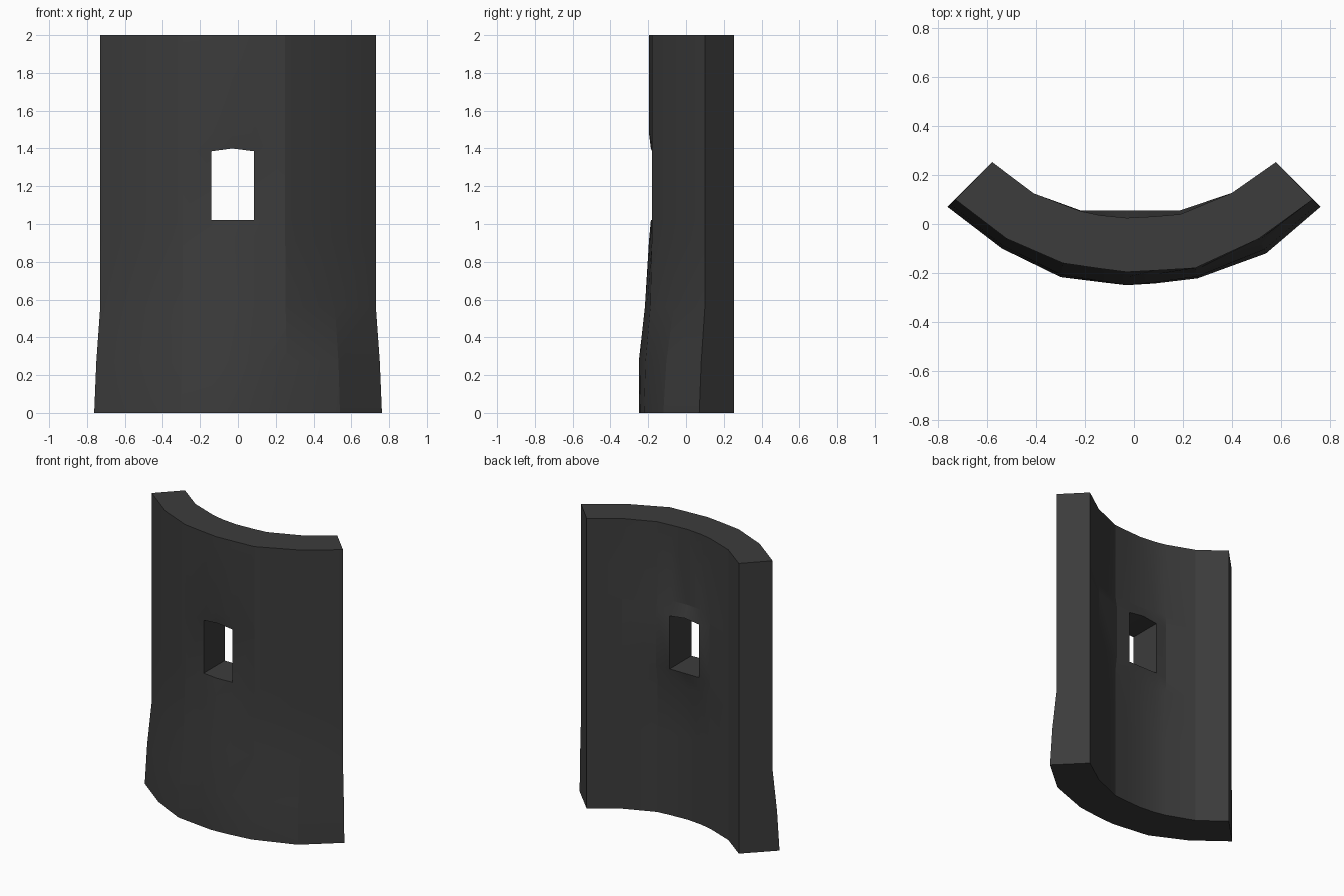
import bpy, bmesh, math

if "Cube" in bpy.data.objects:
    bpy.data.objects.remove(bpy.data.objects["Cube"])

# Horizontal profiles of the curved wall, left to right
front_top = [(-.73, .10), (-.52, -.06), (-.29, -.16), (-.14, -.182), (-.03, -.196),
             (.085, -.19), (.25, -.18), (.51, -.06), (.73, .10)]
front_base = [(-.762, .07), (-.54, -.10), (-.30, -.217), (-.14, -.237), (-.03, -.25),
              (.085, -.243), (.26, -.222), (.54, -.12), (.762, .07)]
back_line = [(-.58, .253), (-.41, .125), (-.22, .053), (-.14, .036), (-.03, .025),
             (.085, .031), (.19, .04), (.40, .127), (.58, .253)]

# Rows: height, flare at the middle, flare at the ends, window swelling
rows = [(0, 1, 1, 0), (.27, 1, .65, 0), (.56, .4, 0, 0), (.91, 0, 0, 0),
        (1.02, 0, 0, 1), (1.385, 0, 0, 1), (1.48, 0, 0, 0), (2, 0, 0, 0)]
WIN_ROW, WIN_COLS = 4, (3, 4)

bm = bmesh.new()
front, back = [], []
for r, (z, mid, end, swell) in enumerate(rows):
    f_row, b_row = [], []
    for c in range(9):
        t = abs(c - 4) / 4
        w = mid * (1 - t) + end * t
        (x0, y0), (x1, y1) = front_top[c], front_base[c]
        near = 2 <= c <= 6
        arch = .015 if (r == 5 and c == 4) else 0
        dy = .01 * swell if 3 <= c <= 5 else 0
        f_row.append(bm.verts.new((x0 + (x1 - x0) * w, y0 + (y1 - y0) * w + dy, z + arch)))
        bx, by = back_line[c]
        if swell and near:
            by = .056
        b_row.append(bm.verts.new((bx, by, z + arch)))
    front.append(f_row)
    back.append(b_row)

# Front and back faces, leaving out the window cells
last = len(rows) - 1
for r in range(last):
    for c in range(8):
        if r == WIN_ROW and c in WIN_COLS:
            continue
        for g in (front, back):
            bm.faces.new((g[r][c], g[r][c + 1], g[r + 1][c + 1], g[r + 1][c]))


def bridge(a, b):
    """Face through the wall thickness between two grid positions."""
    bm.faces.new((front[a[0]][a[1]], front[b[0]][b[1]], back[b[0]][b[1]], back[a[0]][a[1]]))


# Top, bottom and end caps
for c in range(8):
    for r in (0, last):
        bridge((r, c), (r, c + 1))
for r in range(last):
    for c in (0, 8):
        bridge((r, c), (r + 1, c))

# Window sill, lintel and jambs
for c in WIN_COLS:
    for r in (WIN_ROW, WIN_ROW + 1):
        bridge((r, c), (r, c + 1))
for c in (3, 5):
    bridge((WIN_ROW, c), (WIN_ROW + 1, c))

bmesh.ops.recalc_face_normals(bm, faces=bm.faces)
mesh = bpy.data.meshes.new("curved_wall")
bm.to_mesh(mesh)
bm.free()
wall = bpy.data.objects.new("curved_wall", mesh)
bpy.context.collection.objects.link(wall)

# Soft shading along the curve, hard edges at the caps and window
bpy.context.view_layer.objects.active = wall
wall.select_set(True)
bpy.ops.object.shade_smooth_by_angle(angle=math.radians(15))

# Dark stone colour
stone = bpy.data.materials.new("dark_stone")
stone.diffuse_color = (.045, .045, .045, 1)
stone.use_nodes = True
stone.node_tree.nodes["Principled BSDF"].inputs["Base Color"].default_value = stone.diffuse_color
mesh.materials.append(stone)
